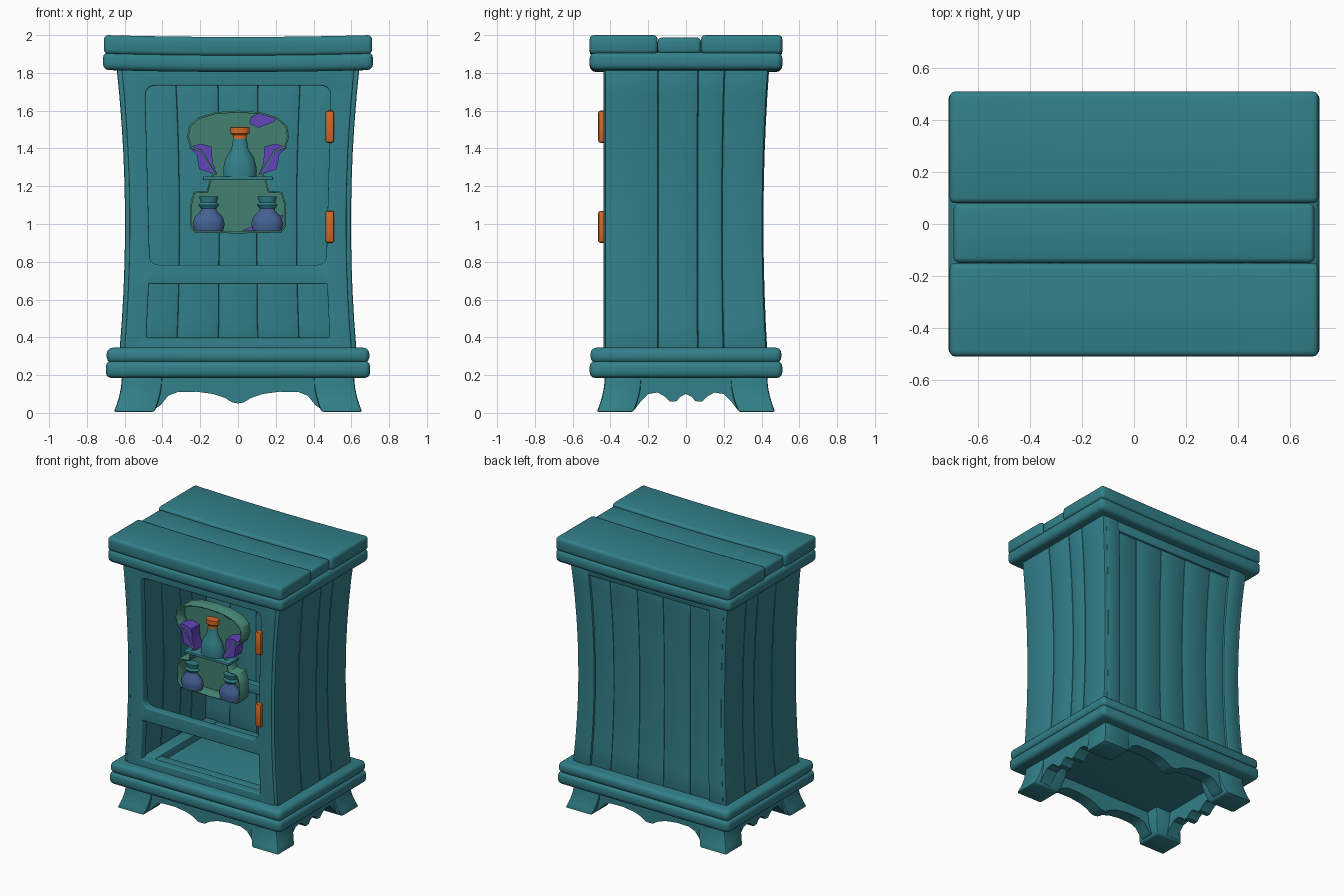
import bpy, bmesh, math
from mathutils import Matrix, Vector

old = bpy.data.objects.get("Cube")
if old:
    bpy.data.objects.remove(old, do_unlink=True)

parts = []


def material(name, rgb):
    m = bpy.data.materials.new(name)
    m.use_nodes = True
    m.diffuse_color = (*rgb, 1)
    m.node_tree.nodes["Principled BSDF"].inputs["Base Color"].default_value = (*rgb, 1)
    return m


TEAL = material("teal wood", (0.032, 0.215, 0.25))
ORANGE = material("orange metal", (0.65, 0.14, 0.02))
GREEN = material("mossy green", (0.055, 0.22, 0.16))
PURPLE = material("purple", (0.12, 0.06, 0.5))
SLATE = material("slate blue glass", (0.06, 0.12, 0.3))


def finish(name, bm, mat, warp=None):
    if warp:
        for v in bm.verts:
            v.co = warp(v.co)
    bmesh.ops.recalc_face_normals(bm, faces=bm.faces)
    me = bpy.data.meshes.new(name)
    bm.to_mesh(me)
    bm.free()
    me.materials.append(mat)
    ob = bpy.data.objects.new(name, me)
    bpy.context.collection.objects.link(ob)
    parts.append(ob)
    return ob


def slice_mesh(bm, axis, lo, hi, n):
    normal = Vector((axis == 0, axis == 1, axis == 2))
    for i in range(1, n):
        geom = bm.verts[:] + bm.edges[:] + bm.faces[:]
        bmesh.ops.bisect_plane(bm, geom=geom, plane_no=normal,
                               plane_co=normal * (lo + (hi - lo) * i / n))


def box(name, lo, hi, bevel=0.01, mat=TEAL, warp=None, axis=2, n=1, seg=2):
    lo, hi = Vector(lo), Vector(hi)
    bm = bmesh.new()
    bmesh.ops.create_cube(bm, size=1)
    for v in bm.verts:
        v.co = Vector([(lo[i] + hi[i]) / 2 + v.co[i] * (hi[i] - lo[i]) for i in range(3)])
    bmesh.ops.bevel(bm, geom=bm.edges[:], offset=bevel, segments=seg, profile=0.5, affect='EDGES')
    slice_mesh(bm, axis, lo[axis], hi[axis], n)
    return finish(name, bm, mat, warp)


def prism(name, pts, y0, y1, mat=TEAL, warp=None):
    # Extrude an outline in the x-z plane along y
    bm = bmesh.new()
    face = bm.faces.new([bm.verts.new((x, y0, z)) for x, z in pts])
    new = bmesh.ops.extrude_face_region(bm, geom=[face])["geom"]
    bmesh.ops.translate(bm, vec=(0, y1 - y0, 0),
                        verts=[g for g in new if isinstance(g, bmesh.types.BMVert)])
    return finish(name, bm, mat, warp)


def lathe(name, profile, x, y, mat):
    bm = bmesh.new()
    vs = [bm.verts.new((r, 0, z)) for r, z in profile]
    es = [bm.edges.new(p) for p in zip(vs, vs[1:])]
    bmesh.ops.spin(bm, geom=vs + es, cent=(0, 0, 0), axis=(0, 0, 1), angle=2 * math.pi, steps=20)
    bmesh.ops.remove_doubles(bm, verts=bm.verts, dist=0.0005)
    return finish(name, bm, mat, lambda c: Vector((x + c.x, y + c.y * 0.65, c.z)))


def mirrored(half):
    return half + [(-x, z) for x, z in reversed(half) if x > 0]


# Hourglass bow of the cabinet walls; the front stays flat
def bow(c):
    k = 1 + 0.07 * ((c.z - 1.0) / 0.8) ** 2
    return Vector((c.x * k, c.y * k if c.y > 0 else c.y, c.z))


# Side walls made of planks
side_cuts = [-0.43, -0.147, 0.06, 0.19, 0.405]
for s, side in ((1, "left"), (-1, "right")):
    for i, (a, b) in enumerate(zip(side_cuts, side_cuts[1:])):
        xs = sorted((s * 0.5, s * 0.598))
        box(f"{side}_side_plank_{i + 1}", (xs[0], a, 0.33), (xs[1], b, 1.83), 0.009,
            warp=bow, n=10)
    # Back stiles
    xs = sorted((s * 0.46, s * 0.575))
    box(f"{side}_back_stile", (xs[0], 0.35, 0.33), (xs[1], 0.41, 1.83), 0.014, warp=bow, n=10)

# Back wall planks and rails
back_cuts = [-0.51, -0.31, -0.1, 0.1, 0.31, 0.51]
for i, (a, b) in enumerate(zip(back_cuts, back_cuts[1:])):
    box(f"back_plank_{i + 1}", (a, 0.35, 0.33), (b, 0.395, 1.83), 0.005, warp=bow, n=10)
box("back_top_rail", (-0.48, 0.36, 1.74), (0.48, 0.408, 1.83), 0.012, warp=bow)
box("back_inner_ledge", (-0.5, 0.3, 0.7), (0.5, 0.36, 0.77))

# Face frame with a rounded upper opening and a square lower opening
curve = bpy.data.curves.new("face_frame", 'CURVE')
curve.dimensions, curve.fill_mode = '2D', 'BOTH'
curve.extrude, curve.bevel_depth = 0.022, 0.008


def outline(pts):
    sp = curve.splines.new('POLY')
    sp.points.add(len(pts) - 1)
    for p, (x, z) in zip(sp.points, pts):
        p.co = (x, z, 0, 1)
    sp.use_cyclic_u = True


def rounded(x, z0, z1, r):
    pts = []
    for q, (cx, cz) in enumerate(((x - r, z1 - r), (r - x, z1 - r), (r - x, z0 + r), (x - r, z0 + r))):
        for i in range(6):
            a = math.pi / 2 * (q + i / 5)
            pts.append((cx + r * math.cos(a), cz + r * math.sin(a)))
    return pts


edge = [0.33 + 0.15 * i for i in range(11)]
outline([(0.565, z) for z in edge] + [(-0.565, z) for z in reversed(edge)])
outline(rounded(0.475, 0.775, 1.74, 0.06))
outline(rounded(0.475, 0.39, 0.69, 0.012))
tmp = bpy.data.objects.new("frame_curve", curve)
bpy.context.collection.objects.link(tmp)
bpy.context.view_layer.update()
bm = bmesh.new()
bm.from_mesh(tmp.evaluated_get(bpy.context.evaluated_depsgraph_get()).to_mesh())
bpy.data.objects.remove(tmp, do_unlink=True)
bmesh.ops.remove_doubles(bm, verts=bm.verts, dist=0.0005)
finish("face_frame", bm, TEAL, lambda c: bow(Vector((c.x, -0.408 - c.z, c.y))))

# Raised rim round the bin floor
for s in (-1, 1):
    xs, ys = sorted((s * 0.41, s * 0.51)), sorted((s * 0.29 - 0.01, s * 0.37 - 0.01))
    box("floor_side_rim", (xs[0], -0.39, 0.33), (xs[1], 0.36, 0.395), 0.008)
    box("floor_cross_rim", (-0.5, ys[0], 0.33), (0.5, ys[1], 0.39), 0.008)


# Lid: a lower slab and three planks that sag slightly
def sag(c):
    return Vector((c.x, c.y, c.z - 0.01 * (1 - (c.x / 0.7) ** 2)))


box("lid_lower_slab", (-0.715, -0.51, 1.815), (0.715, 0.51, 1.91), 0.032, warp=sag, axis=0, n=10, seg=3)
lid_planks = [(-0.51, -0.15, 0.71, 2.0), (-0.15, 0.08, 0.695, 1.988), (0.08, 0.51, 0.71, 2.0)]
for i, (a, b, w, top) in enumerate(lid_planks):
    box(f"lid_plank_{i + 1}", (-w, a, 1.9), (w, b, top), 0.022, warp=sag, axis=0, n=10, seg=3)

# Base plinth in two tiers
box("base_lower_tier", (-0.7, -0.51, 0.185), (0.7, 0.51, 0.275), 0.03, seg=3)
box("base_upper_tier", (-0.695, -0.505, 0.265), (0.695, 0.505, 0.345), 0.03, seg=3)

# Flared feet
for sx in (-1, 1):
    for sy in (-1, 1):
        def flare(c, sx=sx, sy=sy):
            f = 0.045 * (1 - c.z / 0.2) ** 2
            return Vector((sx * (c.x + f), sy * (c.y + f), c.z))
        box("foot", (0.4, 0.235, 0.005), (0.615, 0.43, 0.2), 0.012, warp=flare, n=5)

# Scalloped aprons between the feet
front_edge = [(0, 0.05), (0.03, 0.055), (0.07, 0.08), (0.13, 0.1), (0.22, 0.112),
              (0.32, 0.11), (0.37, 0.09), (0.41, 0.04), (0.44, 0.02), (0.58, 0.02), (0.58, 0.2)]
side_edge = [(0, 0.1), (0.03, 0.085), (0.05, 0.062), (0.085, 0.06), (0.11, 0.085), (0.15, 0.108),
             (0.2, 0.1), (0.24, 0.06), (0.27, 0.02), (0.4, 0.02), (0.4, 0.2)]
for s, a, b in ((-1, "front", "right"), (1, "back", "left")):
    prism(f"{a}_apron", mirrored(front_edge), s * 0.33, s * 0.425)
    prism(f"{b}_apron", mirrored(side_edge), s * 0.52, s * 0.61,
          warp=lambda c: Vector((c.y, c.x, c.z)))

# Hinges
for z in (0.985, 1.515):
    box("hinge", (0.462, -0.465, z - 0.085), (0.508, -0.42, z + 0.085), 0.012, ORANGE)

# Alcove tray: cranium above, jaw below
half = [(0, 1.6), (0.12, 1.592), (0.21, 1.565), (0.26, 1.52), (0.27, 1.46), (0.25, 1.4), (0.2, 1.385),
        (0.13, 1.27), (0.15, 1.235), (0.165, 1.175), (0.235, 1.17), (0.255, 1.1), (0.255, 0.99),
        (0.23, 0.955), (0, 0.95)]
bm = bmesh.new()
face = bm.faces.new([bm.verts.new((x, -0.24, z)) for x, z in half + [(-x, z) for x, z in half[-2:0:-1]]])
new = bmesh.ops.extrude_edge_only(bm, edges=face.edges[:])["geom"]
bmesh.ops.translate(bm, vec=(0, -0.1, 0), verts=[g for g in new if isinstance(g, bmesh.types.BMVert)])
tray = finish("alcove_tray", bm, GREEN)
mod = tray.modifiers.new("thickness", 'SOLIDIFY')
mod.thickness = 0.01

# Purple curls beside the middle bottle and painted purple patches
curl = [(0.14, 1.41), (0.2, 1.425), (0.26, 1.405), (0.22, 1.37), (0.205, 1.29), (0.11, 1.26), (0.135, 1.33)]
for s in (-1, 1):
    prism("purple_curl", [(s * x, z) for x, z in curl], -0.34, -0.25, PURPLE)
prism("upper_patch", [(0.06, 1.53), (0.11, 1.51), (0.19, 1.54), (0.2, 1.56), (0.11, 1.585), (0.07, 1.57)],
      -0.255, -0.248, PURPLE)
prism("lower_patch", [(0.02, 0.965), (0.22, 0.965), (0.24, 1.05), (0.15, 1.02), (0.08, 0.99)],
      -0.255, -0.248, PURPLE)

# Shelf and bottles
box("alcove_shelf", (-0.185, -0.37, 1.232), (0.185, -0.25, 1.252), 0.006)
lathe("middle_bottle", [(0, 1.252), (0.088, 1.252), (0.088, 1.3), (0.075, 1.35), (0.045, 1.395),
                        (0.036, 1.45), (0, 1.45)], 0.01, -0.31, TEAL)
lathe("cork", [(0, 1.445), (0.036, 1.445), (0.036, 1.47), (0.05, 1.48), (0.05, 1.512), (0, 1.515)],
      0.01, -0.31, ORANGE)
for x in (-0.155, 0.155):
    lathe("lower_bottle", [(0, 0.962), (0.075, 0.962), (0.085, 1.0), (0.075, 1.035), (0.042, 1.07),
                           (0.038, 1.09), (0, 1.09)], x, -0.31, SLATE)
    lathe("lower_bottle_neck", [(0, 1.08), (0.038, 1.08), (0.055, 1.1), (0.042, 1.115),
                                (0.052, 1.145), (0, 1.145)], x, -0.31, TEAL)

# Smooth shading with sharp edges kept
bpy.ops.object.select_all(action='DESELECT')
for ob in parts:
    ob.select_set(True)
bpy.context.view_layer.objects.active = parts[0]
bpy.ops.object.shade_smooth_by_angle(angle=math.radians(35))
